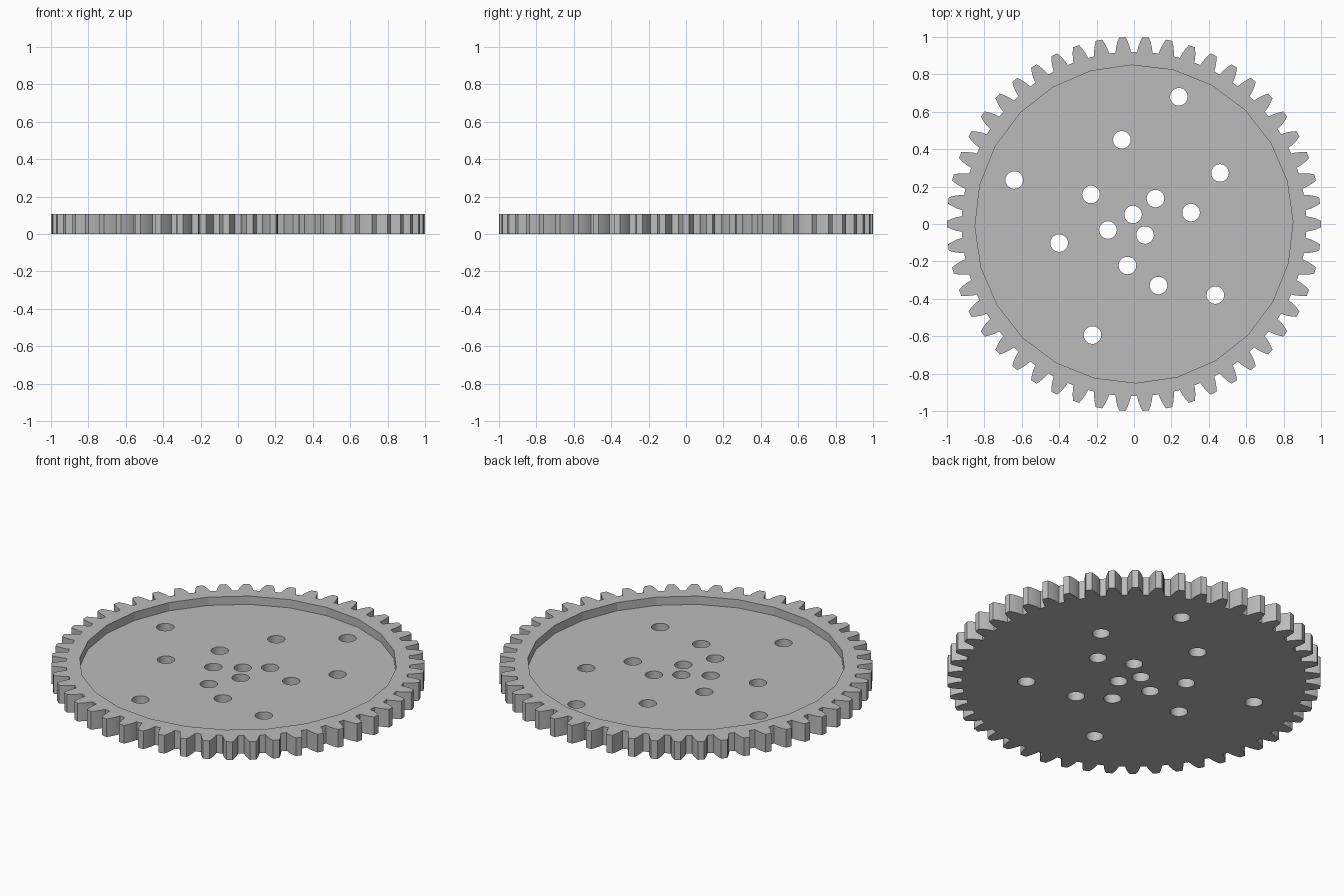
import bpy, bmesh
from math import cos, sin, pi, radians

if "Cube" in bpy.data.objects:
    bpy.data.objects.remove(bpy.data.objects["Cube"])

TEETH = 50
HEIGHT = 0.107
FLOOR = 0.058
RECESS_RADIUS = 0.85
HOLE_RADIUS = 0.047

grey = bpy.data.materials.new("plain grey")
grey.use_nodes = True
colour = (0.5, 0.5, 0.5, 1)
grey.diffuse_color = colour
grey.node_tree.nodes["Principled BSDF"].inputs["Base Color"].default_value = colour


def circle(radius, sides, x=0, y=0, turn=0):
    return [(x + radius * cos(turn + 2 * pi * i / sides),
             y + radius * sin(turn + 2 * pi * i / sides)) for i in range(sides)]


def prisms(name, outlines, low, high):
    """Extrude each closed outline from low to high, all in one object."""
    bm = bmesh.new()
    for outline in outlines:
        face = bm.faces.new([bm.verts.new((x, y, low)) for x, y in outline])
        out = bmesh.ops.extrude_face_region(bm, geom=[face], use_keep_orig=True)
        top = [v for v in out["geom"] if isinstance(v, bmesh.types.BMVert)]
        bmesh.ops.translate(bm, verts=top, vec=(0, 0, high - low))
    bmesh.ops.recalc_face_normals(bm, faces=bm.faces)
    mesh = bpy.data.meshes.new(name)
    bm.to_mesh(mesh)
    bm.free()
    mesh.materials.append(grey)
    obj = bpy.data.objects.new(name, mesh)
    bpy.context.collection.objects.link(obj)
    return obj


# Toothed disc: curved flanks given as (radius, half width)
flank = [(0.92, 0.041), (0.945, 0.037), (0.975, 0.028), (1.0, 0.017)]
tooth = [(r, -w) for r, w in flank] + [(r, w) for r, w in reversed(flank)]
outline = []
for i in range(TEETH):
    a = 2 * pi * i / TEETH
    outline += [(x * cos(a) - y * sin(a), x * sin(a) + y * cos(a)) for x, y in tooth]
gear = prisms("gear_wheel", [outline], 0, HEIGHT)

# Shallow round recess in the top
recess = prisms("recess_cutter",
                [circle(RECESS_RADIUS, 24, turn=radians(0.8))], FLOOR, HEIGHT + 0.1)

# Scattered through holes
centres = [(0.24, 0.68), (-0.065, 0.45), (-0.64, 0.235), (-0.23, 0.158),
           (0.115, 0.136), (0.46, 0.273), (0.305, 0.061), (-0.005, 0.051),
           (-0.139, -0.032), (0.059, -0.059), (-0.4, -0.102), (-0.035, -0.222),
           (0.131, -0.329), (0.435, -0.38), (-0.222, -0.594)]
holes = prisms("hole_cutter",
               [circle(HOLE_RADIUS, 32, x, y) for x, y in centres], -0.1, HEIGHT + 0.1)

# Cut the disc and remove the cutters
bpy.ops.object.select_all(action="DESELECT")
bpy.context.view_layer.objects.active = gear
gear.select_set(True)
for cutter in (recess, holes):
    cutter.hide_render = True
    mod = gear.modifiers.new(cutter.name, "BOOLEAN")
    mod.operation = "DIFFERENCE"
    mod.solver = "EXACT"
    mod.object = cutter
    bpy.ops.object.modifier_apply(modifier=mod.name)
    bpy.data.objects.remove(cutter)

# Smooth hole walls, crisp teeth
bpy.ops.object.shade_smooth_by_angle(angle=radians(12))
